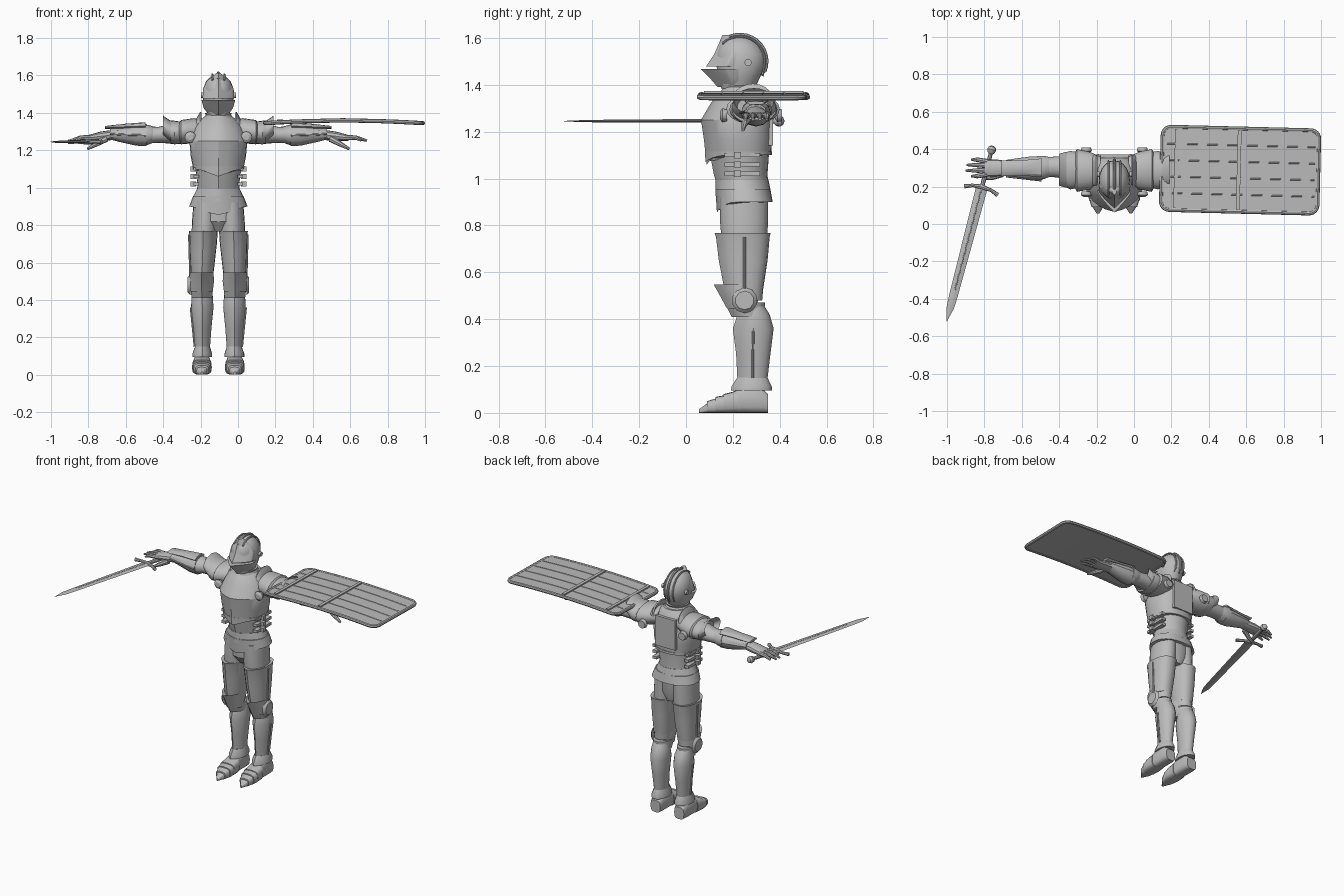
import bpy, bmesh, math
from mathutils import Vector

if "Cube" in bpy.data.objects:
    bpy.data.objects.remove(bpy.data.objects["Cube"])

steel = bpy.data.materials.new("plain_steel")
steel.use_nodes = True
GREY = (0.5, 0.5, 0.5, 1)
steel.diffuse_color = GREY
steel.node_tree.nodes["Principled BSDF"].inputs["Base Color"].default_value = GREY

BODY = Vector((-0.105, 0, 0))      # the figure stands left of the shared centre
SQUARE = [(-1, -1), (1, -1), (1, 1), (-1, 1)]
made = []


def oval(n=20, keel=0.0, box=1.0):
    """Unit ring; keel sharpens the front to a ridge, box squares it off."""
    ring = []
    for i in range(n):
        a = 2 * math.pi * i / n
        s, c = math.sin(a), math.cos(a)
        if c > 0:
            c = c * (1 - keel) + (1 - abs(s)) * keel
        s = math.copysign(abs(s) ** box, s)
        c = math.copysign(abs(c) ** box, c)
        ring.append((s, -c))
    return ring


def finish(name, bm, mirror=False, loc=BODY):
    bmesh.ops.recalc_face_normals(bm, faces=bm.faces)
    mesh = bpy.data.meshes.new(name)
    bm.to_mesh(mesh)
    bm.free()
    mesh.materials.append(steel)
    ob = bpy.data.objects.new(name, mesh)
    bpy.context.collection.objects.link(ob)
    ob.location = loc
    if mirror:
        ob.modifiers.new("Mirror", "MIRROR").use_mirror_merge = False
    made.append(ob)
    return ob


def loft(name, axis, secs, shape=None, mirror=False, dip=0.0, loc=BODY):
    """Skin of rings (position, u0, u1, v0, v1) along an axis, capped."""
    shape = shape or oval()
    bm = bmesh.new()
    rings = []
    for k, (t, u0, u1, v0, v1) in enumerate(secs):
        ring = []
        for s, c in shape:
            u = (u0 + u1) / 2 + s * (u1 - u0) / 2
            v = (v0 + v1) / 2 + c * (v1 - v0) / 2
            w = t - (dip * max(0, -c) ** 4 if k == 0 else 0)
            ring.append(bm.verts.new({"X": (w, u, v), "Y": (u, w, v), "Z": (u, v, w)}[axis]))
        rings.append(ring)
    n = len(shape)
    for a, b in zip(rings, rings[1:]):
        for i in range(n):
            j = (i + 1) % n
            bm.faces.new((a[i], a[j], b[j], b[i]))
    bm.faces.new(rings[0])
    bm.faces.new(rings[-1])
    return finish(name, bm, mirror, loc)


def upright(name, secs, **kw):
    """Centred loft from (z, half width, front, back)."""
    return loft(name, "Z", [(z, -w, w, f, b) for z, w, f, b in secs], **kw)


def rod(name, points, radii, mirror=False, loc=BODY, sides=8, closed=False):
    """Round bar through points."""
    bm = bmesh.new()
    rings = []
    pts = [Vector(p) for p in points]
    for k, p in enumerate(pts):
        if closed:
            d = pts[(k + 1) % len(pts)] - pts[k - 1]
        else:
            d = pts[min(k + 1, len(pts) - 1)] - pts[max(k - 1, 0)]
        up = Vector((0, 0, 1)) if abs(d.normalized().z) < 0.9 else Vector((0, 1, 0))
        side = d.cross(up).normalized()
        up = side.cross(d).normalized()
        r = radii[k] if isinstance(radii, tuple) else radii
        rings.append([bm.verts.new(p + r * (side * math.cos(a) + up * math.sin(a)))
                      for a in (2 * math.pi * i / sides for i in range(sides))])
    for a, b in zip(rings, rings[1:] + (rings[:1] if closed else [])):
        for i in range(sides):
            j = (i + 1) % sides
            bm.faces.new((a[i], a[j], b[j], b[i]))
    if not closed:
        bm.faces.new(rings[0])
        bm.faces.new(rings[-1])
    return finish(name, bm, mirror, loc)


def block(name, centre, size, mirror=False, loc=BODY):
    (x, y, z), (a, b, c) = centre, (s / 2 for s in size)
    return loft(name, "Z", [(z - c, x - a, x + a, y - b, y + b),
                            (z + c, x - a, x + a, y - b, y + b)], SQUARE, mirror, loc=loc)


# Helmet: skull, comb ridges, keeled brow and chin guards
upright("helmet_skull", [(1.385, .055, .15, .295), (1.43, .073, .14, .315), (1.48, .083, .13, .34),
                         (1.53, .081, .13, .338), (1.57, .065, .145, .312), (1.595, .04, .175, .28),
                         (1.606, .012, .21, .25)])
for i, (x, r) in enumerate([(0, .114), (.032, .107)]):
    arc = [(x, .23 + r * math.sin(a), 1.5 + r * math.cos(a))
           for a in (math.radians(d) for d in range(-45, 125, 12))]
    rod("helmet_ridge_%d" % i, arc, .008 - .003 * i, mirror=i > 0)
upright("helmet_brow", [(1.478, .084, .085, .27), (1.53, .082, .12, .275), (1.575, .055, .14, .25),
                        (1.612, .012, .155, .185)], shape=oval(20, .8))
upright("helmet_chin_guard", [(1.39, .052, .135, .27), (1.425, .078, .105, .28), (1.468, .09, .062, .285)],
        shape=oval(20, .8))
loft("helmet_hinge", "X", [(-.094, .25, .28, 1.48, 1.51), (-.08, .25, .28, 1.48, 1.51)], mirror=True)

# Torso: neck guard, cuirass, waist lames, hip skirt
upright("neck_guard", [(1.35, .09, .14, .34), (1.39, .068, .16, .31), (1.40, .072, .155, .315)])
upright("cuirass", [(1.105, .135, .088, .363), (1.17, .148, .076, .368), (1.25, .155, .064, .37),
                    (1.32, .13, .105, .365), (1.36, .1, .135, .345), (1.38, .075, .155, .33)],
        shape=oval(24, .35, .85), dip=.045)
upright("breast_edge", [(1.10, .138, .083, .367), (1.115, .139, .081, .367)],
        shape=oval(24, .35, .85), dip=.03)
block("back_plate", (0, .362, 1.24), (.15, .02, .2))
upright("waist_plate", [(.96, .115, .135, .352), (1.02, .112, .118, .348), (1.12, .125, .1, .355)],
        shape=oval(24, .3))
upright("upper_skirt", [(.945, .138, .125, .362), (.995, .114, .125, .352)], shape=oval(24, .2), dip=.02)
upright("lower_skirt", [(.9, .156, .132, .37), (.955, .135, .125, .36)], shape=oval(24, .2, .85), dip=.045)
for i, z in enumerate((1.02, 1.06, 1.1)):
    block("side_strap_%d" % i, (-.118, .24, z), (.03, .15, .018), mirror=True)
    block("side_buckle_%d" % i, (-.135, .22, z), (.03, .03, .027), mirror=True)

# Legs
upright("pelvis", [(.765, .05, .19, .33), (.82, .125, .15, .345), (.93, .135, .145, .35)])
loft("thigh_cloth", "Z", [(.48, -.143, -.033, .18, .325), (.7, -.145, -.008, .155, .345),
                          (.82, -.141, 0, .145, .35), (.92, -.133, 0, .145, .35)], mirror=True)
loft("thigh_plate", "Z", [(.52, -.146, -.03, .165, .328), (.65, -.152, -.016, .14, .348),
                          (.75, -.155, -.008, .128, .357), (.768, -.158, -.004, .122, .361),
                          (.765, -.148, -.01, .14, .35)], oval(20, .4, .85), mirror=True)
rod("thigh_seam", [(-.15, .25, .53), (-.156, .25, .75)], .006, mirror=True)
loft("knee_lame", "Z", [(.41, -.143, -.033, .195, .333), (.47, -.15, -.028, .165, .337)],
     oval(20, .5), mirror=True)
loft("knee_cap", "Z", [(.445, -.15, -.03, .175, .29), (.5, -.156, -.023, .145, .32),
                       (.548, -.152, -.026, .118, .315), (.535, -.14, -.036, .16, .3)],
     oval(16, .6), mirror=True)
loft("knee_wing", "X", [(-.165, .21, .29, .44, .52), (-.15, .195, .305, .425, .535)],
     oval(10), mirror=True)
loft("greave", "Z", [(.13, -.124, -.046, .22, .346), (.25, -.134, -.037, .214, .36),
                     (.36, -.146, -.026, .2, .374), (.42, -.143, -.03, .22, .357),
                     (.455, -.138, -.04, .235, .335)], oval(20, .45), mirror=True)
loft("ankle_cuff", "Z", [(.095, -.139, -.033, .192, .366), (.112, -.139, -.033, .194, .366),
                         (.15, -.125, -.045, .218, .348)], oval(20, .3), mirror=True)
rod("greave_seam", [(-.127, .285, .15), (-.137, .285, .25), (-.148, .288, .36)], .005, mirror=True)

# Pointed shoes: heel body and overlapping toe lames
FOOT = -.088
shoe = oval(16, 0, .6)
loft("shoe_body", "Y", [(y, FOOT - w, FOOT + w, 0, z) for y, w, z in
                        [(.18, .05, .08), (.24, .044, .11), (.32, .044, .11), (.35, .036, .08)]],
     shoe, mirror=True)
for i, (y0, w0, z0, y1, w1, z1) in enumerate([(.055, .006, .015, .1, .035, .048),
                                              (.09, .034, .05, .135, .047, .064),
                                              (.125, .048, .068, .17, .052, .076),
                                              (.16, .053, .08, .22, .05, .095)]):
    loft("toe_lame_%d" % i, "Y", [(y0, FOOT - w0, FOOT + w0, 0, z0),
                                  (y1, FOOT - w1, FOOT + w1, 0, z1)], shoe, mirror=True)

# Shoulders: stacked lames with flared rims
loft("shoulder_plate", "X", [(-.075, .215, .36, 1.26, 1.36), (-.13, .185, .385, 1.238, 1.372),
                             (-.2, .172, .4, 1.232, 1.362), (-.21, .19, .385, 1.245, 1.35)], mirror=True)
loft("shoulder_lame", "X", [(-.19, .195, .385, 1.235, 1.352), (-.235, .185, .39, 1.232, 1.358),
                            (-.255, .195, .385, 1.235, 1.36)], mirror=True)
loft("shoulder_outer_flare", "X", [(-.235, .2, .38, 1.24, 1.35), (-.262, .195, .385, 1.25, 1.362),
                                   (-.296, .205, .375, 1.275, 1.386), (-.25, .22, .36, 1.26, 1.345)],
     mirror=True)
loft("shoulder_inner_flare", "X", [(-.12, .2, .37, 1.25, 1.365), (-.098, .2, .37, 1.27, 1.405),
                                   (-.09, .205, .365, 1.27, 1.402), (-.105, .22, .35, 1.26, 1.36)],
     mirror=True)
for name, y in (("front", .155), ("back", .39)):
    loft("armpit_disc_" + name, "Y", [(y - .01, -.165, -.135, 1.255, 1.285), (y, -.18, -.12, 1.24, 1.3),
                                      (y + .02, -.175, -.125, 1.245, 1.295)], oval(16), mirror=True)

# Arms: sleeve, elbow guard, forearm guard with flared cuff
loft("upper_arm", "X", [(-.24, .24, .365, 1.235, 1.345), (-.32, .25, .36, 1.24, 1.325),
                        (-.4, .25, .355, 1.235, 1.33)], mirror=True)
loft("elbow_guard", "X", [(-.35, .25, .36, 1.24, 1.328), (-.375, .238, .366, 1.23, 1.336),
                          (-.41, .24, .365, 1.226, 1.34)], oval(14), mirror=True)
loft("forearm_guard", "X", [(-.385, .235, .362, 1.222, 1.34), (-.44, .235, .362, 1.225, 1.335),
                            (-.53, .25, .35, 1.245, 1.325), (-.58, .255, .342, 1.258, 1.318)],
     oval(12), mirror=True)
loft("forearm_top_plate", "X", [(-.39, .25, .35, 1.31, 1.35), (-.5, .26, .34, 1.31, 1.342),
                                (-.605, .255, .34, 1.315, 1.33)], oval(8), mirror=True)
rod("forearm_seam", [(-.39, .232, 1.28), (-.52, .247, 1.284), (-.58, .254, 1.288)], .005, mirror=True)

# Hands
loft("palm", "X", [(-.56, .262, .335, 1.255, 1.31), (-.63, .255, .345, 1.25, 1.3),
                   (-.695, .255, .345, 1.25, 1.282)], oval(12, 0, .8), mirror=True)
for i, (y, reach) in enumerate([(.266, .765), (.289, .795), (.312, .79), (.334, .765)]):
    y2 = y + (y - .3) * .3
    rod("finger_%d" % i, [(-.68, y, 1.268), (-.735, y2, 1.268), (-reach, y2, 1.252)],
        (.014, .012, .006), mirror=True)
rod("thumb", [(-.60, .268, 1.262), (-.65, .25, 1.235), (-.7, .243, 1.207)], (.018, .014, .007), mirror=True)

# Sword, built pointing along -y then turned into place
sword = Vector((-.815, .19, 1.245))
blade = [(-1, 0), (-.2, -1), (.2, -1), (1, 0), (.2, 1), (-.2, 1)]
parts = [
    loft("sword_blade", "Y", [(y, -w, w, -h, h) for y, w, h in
                              [(0, .031, .006), (-.6, .023, .005), (-.66, .02, .004), (-.735, .001, .001)]],
         blade, loc=sword),
    rod("sword_fuller", [(0, -.01, .003), (0, -.56, .002)], .0055, loc=sword),
    rod("sword_guard", [(-.093, -.012, 0), (-.05, .004, 0), (0, .008, 0), (.05, .004, 0), (.093, -.012, 0)],
        (.012, .009, .014, .009, .012), loc=sword),
    rod("sword_grip", [(0, 0, 0), (0, .1, 0), (0, .2, 0)], (.011, .014, .01), loc=sword),
    rod("sword_pommel", [(0, y, 0) for y in (.19, .2, .215, .23, .236)],
        (.01, .02, .024, .018, .006), loc=sword, sides=12),
]
for ob in parts:
    ob.rotation_euler.z = -math.atan2(.244, .93)

# Shield: slightly arched rounded board, rim, plank battens, cross bands
shield = Vector((.567, .288, 1.345))
HX, HY, CORNER = .418, .222, .045


def arch(x):
    return .014 * (1 - (x / HX) ** 2)


def half_height(x):
    d = max(0, abs(x) - (HX - CORNER))
    return HY - CORNER + math.sqrt(max(0, CORNER ** 2 - d * d))


ends = [HX - CORNER + CORNER * math.sin(math.radians(a)) for a in range(0, 91, 15)]
cols = sorted(ends + [-x for x in ends] + [x / 10 for x in range(-3, 4)])
parts = [loft("shield_board", "X", [(x, -half_height(x), half_height(x), arch(x) - .006, arch(x) + .006)
                                    for x in cols], SQUARE, loc=shield)]
top = [(x, half_height(x), arch(x)) for x in cols]
parts.append(rod("shield_rim", top + [(x, -y, z) for x, y, z in reversed(top)], .011,
                 loc=shield, closed=True))
for i in range(4):
    y = (i - 1.5) * .088
    parts.append(rod("shield_batten_%d" % i, [(x / 10, y, arch(x / 10) + .005) for x in range(-4, 5)],
                     .004, loc=shield, sides=6))
for i, x in enumerate((-.342, -.007)):
    parts.append(block("shield_band_%d" % i, (x, 0, arch(x) + .008), (.02, 2 * HY - .02, .012), loc=shield))
for ob in parts:
    ob.rotation_euler.z = -.025

# Smooth shading that keeps plate edges crisp
bpy.ops.object.select_all(action="DESELECT")
for ob in made:
    ob.select_set(True)
bpy.context.view_layer.objects.active = made[0]
bpy.ops.object.shade_smooth_by_angle(angle=math.radians(32))
